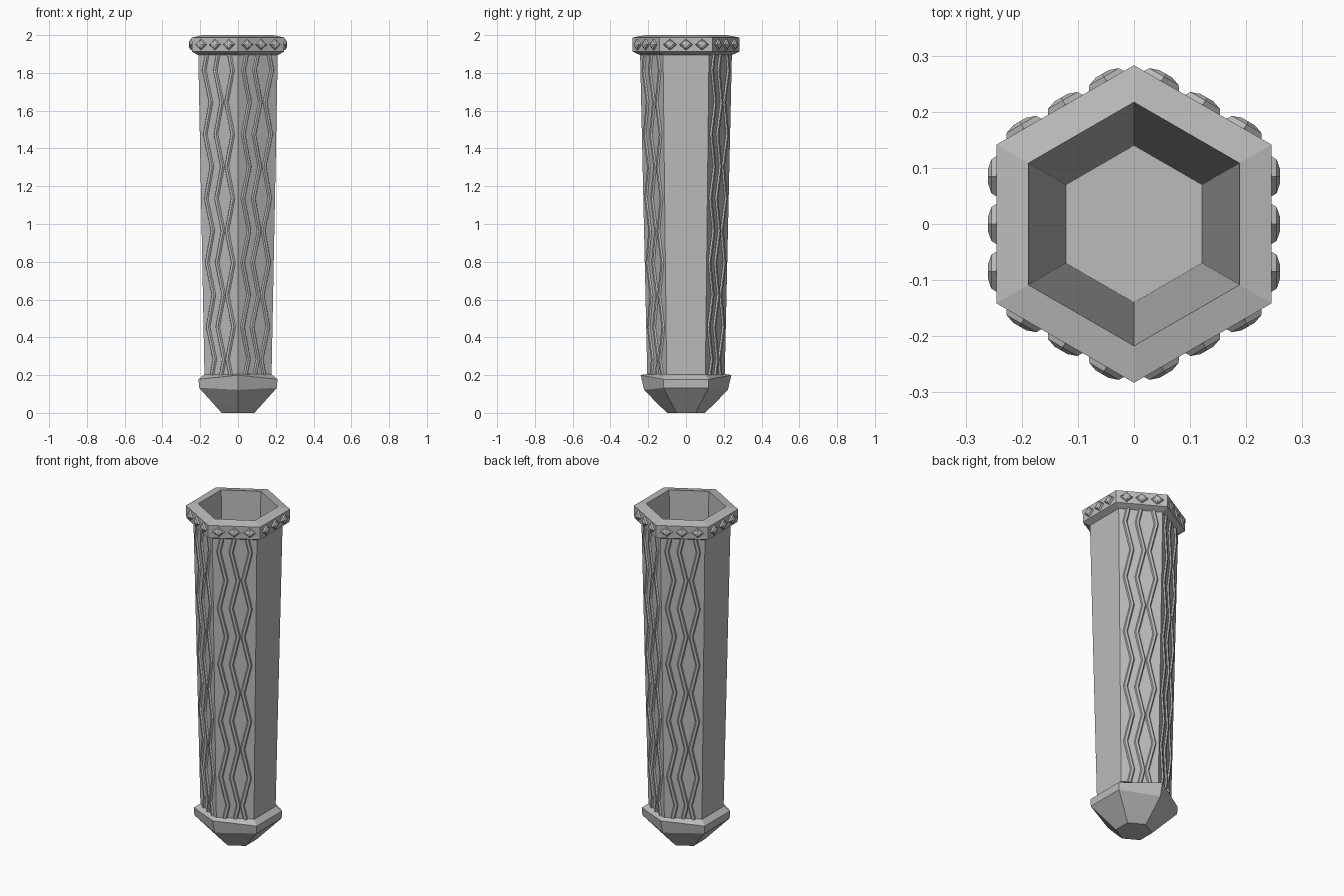
import bpy, bmesh, math
from mathutils import Matrix, Vector

old = bpy.data.objects.get("Cube")
if old:
    bpy.data.objects.remove(old)

grey = bpy.data.materials.new("stone_grey")
grey.use_nodes = True
grey.diffuse_color = (0.5, 0.5, 0.5, 1)
grey.node_tree.nodes["Principled BSDF"].inputs["Base Color"].default_value = (0.5, 0.5, 0.5, 1)

APOTHEM = math.cos(math.pi / 6)
BODY_LOW, BODY_HIGH = (0.205, 0.2), (0.243, 1.9)   # radius, height


def finish(name, bm):
    mesh = bpy.data.meshes.new(name)
    bm.to_mesh(mesh)
    bm.free()
    mesh.materials.append(grey)
    obj = bpy.data.objects.new(name, mesh)
    bpy.context.collection.objects.link(obj)
    return obj


def skin(bm, rings, cap_start=False, cap_end=False):
    """Join rings of points with quads, closing the ends on request."""
    loops = [[bm.verts.new(p) for p in ring] for ring in rings]
    for a, b in zip(loops, loops[1:]):
        for i in range(len(a)):
            j = (i + 1) % len(a)
            bm.faces.new((a[i], a[j], b[j], b[i]))
    if cap_start:
        bm.faces.new(loops[0][::-1])
    if cap_end:
        bm.faces.new(loops[-1])


def hexagon(side, tip=None):
    """Hexagon ring; the front and back tips may have their own radius and height."""
    ring = []
    for k in range(6):
        a = math.radians(30 + 60 * k)
        r, z = tip if tip and k in (1, 4) else side
        ring.append((r * math.cos(a), r * math.sin(a), z))
    return ring


def hex_part(name, rings, **caps):
    bm = bmesh.new()
    skin(bm, rings, **caps)
    return finish(name, bm)


def face_frame(angle, radius, z):
    """Frame on a hexagon side: x along the side, y up, z outward."""
    n = Vector((math.cos(angle), math.sin(angle), 0))
    t = Vector((-n.y, n.x, 0))
    m = Matrix((t, (0, 0, 1), n)).transposed().to_4x4()
    m.translation = n * radius * APOTHEM + Vector((0, 0, z))
    return m


# Faceted foot
hex_part("foot", [
    hexagon((0.10, 0.0)),
    hexagon((0.152, 0.05)),
    hexagon((0.238, 0.133), (0.222, 0.122)),
    hexagon((0.241, 0.178), (0.24, 0.2)),
    hexagon((0.2, 0.207)),
], cap_start=True, cap_end=True)

# Tapered hexagonal body
hex_part("body", [hexagon(BODY_LOW), hexagon(BODY_HIGH)])

# Collar, rim and hollow interior
hex_part("collar_and_lining", [
    hexagon((0.24, 1.893)),
    hexagon((0.282, 1.912)),
    hexagon((0.283, 1.987)),
    hexagon((0.217, 2.0)),
    hexagon((0.14, 0.21)),
], cap_end=True)

# Studs, three on every side of the collar
bm = bmesh.new()
for side in range(6):
    for offset in (-0.085, 0, 0.085):
        frame = face_frame(math.radians(60 * side), 0.283, 1.95)
        rings = []
        for size, height in ((1, -0.002), (0.82, 0.009), (0.36, 0.015)):
            rings.append([frame @ Vector((offset + 0.037 * size * math.cos(a),
                                          0.031 * size * math.sin(a), height))
                          for a in (k * math.pi / 2 for k in range(4))])
        skin(bm, rings, cap_end=True)
finish("collar_studs", bm)


# Wavy ribs on the four front and back sides
def wavy_rib(bm, angle, offset, phase, bends=10):
    rings = []
    steps = bends * 2
    for i in range(steps + 1):
        f = i / steps
        r = BODY_LOW[0] + (BODY_HIGH[0] - BODY_LOW[0]) * f
        z = BODY_LOW[1] + (BODY_HIGH[1] - BODY_LOW[1]) * f
        frame = face_frame(angle, r, z)
        mid = r * offset + phase * 0.019 * math.sin(math.pi * i / 2)
        half = 0.014
        section = ((-half, -0.002), (half, -0.002), (half * 0.5, 0.008), (-half * 0.5, 0.008))
        rings.append([frame @ Vector((mid + x, 0, h)) for x, h in section])
    skin(bm, rings, cap_start=True, cap_end=True)


bm = bmesh.new()
for degrees in (60, 120, 240, 300):
    for offset, phase in ((-0.28, 1), (0, 1), (0.28, -1)):
        wavy_rib(bm, math.radians(degrees), offset, phase)
bmesh.ops.recalc_face_normals(bm, faces=bm.faces)
finish("wavy_ribs", bm)
